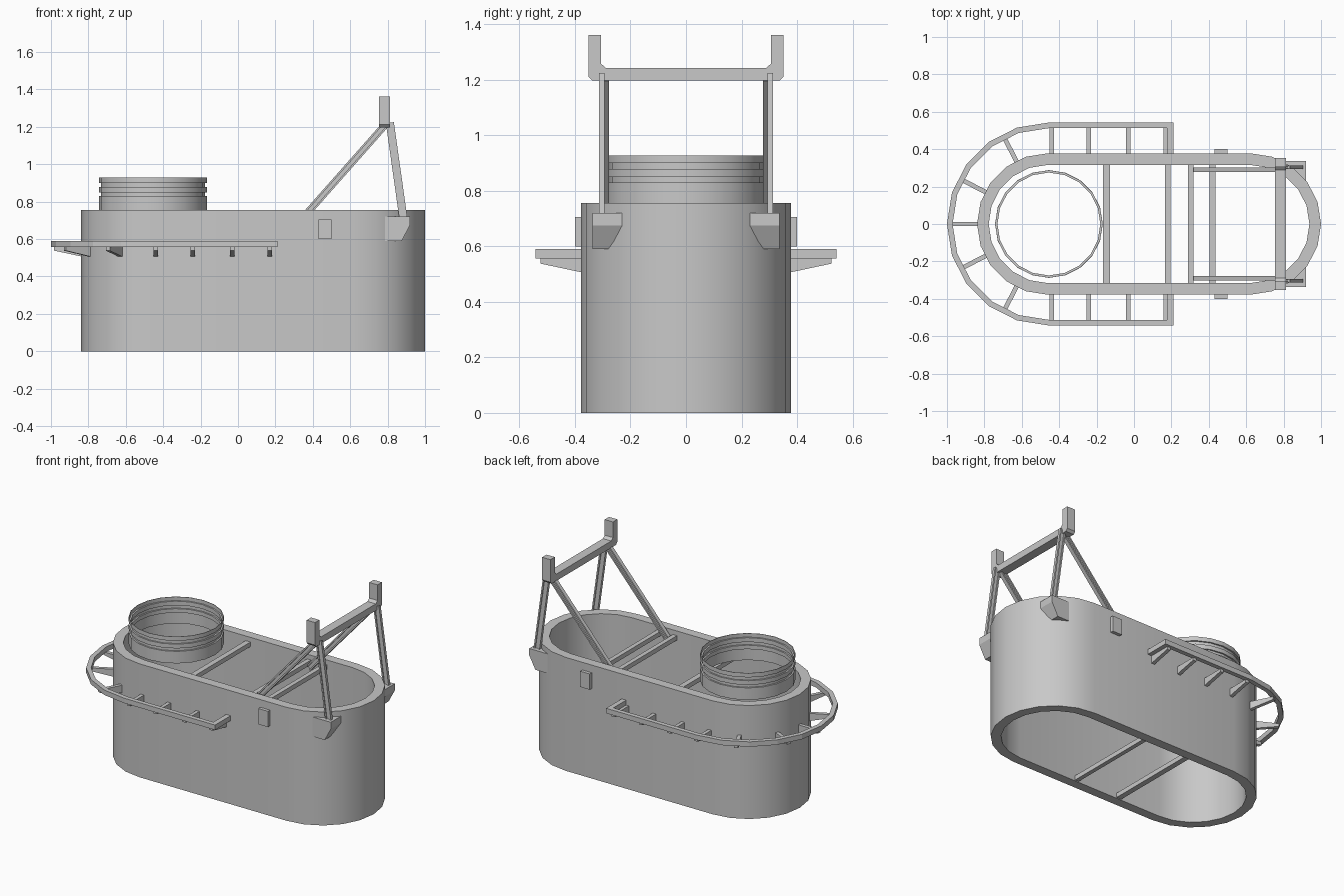
import bpy, bmesh, math
from mathutils import Vector

if "Cube" in bpy.data.objects:
    bpy.data.objects.remove(bpy.data.objects["Cube"])

grey = bpy.data.materials.new("plain_grey")
grey.diffuse_color = (0.58, 0.58, 0.58, 1)
grey.use_nodes = True
grey.node_tree.nodes["Principled BSDF"].inputs["Base Color"].default_value = grey.diffuse_color
CL, CR = -0.461, 0.622    # centres of the two rounded ends
STEP = math.radians(18)


def finish(name, bm, smooth=False):
    bmesh.ops.recalc_face_normals(bm, faces=bm.faces)
    me = bpy.data.meshes.new(name)
    bm.to_mesh(me)
    bm.free()
    me.materials.append(grey)
    ob = bpy.data.objects.new(name, me)
    bpy.context.collection.objects.link(ob)
    if smooth:
        bpy.ops.object.select_all(action='DESELECT')
        ob.select_set(True)
        bpy.context.view_layer.objects.active = ob
        bpy.ops.object.shade_smooth_by_angle(angle=math.radians(30))
    return ob


def hull_of(name, pts):
    """Convex solid around a few points."""
    bm = bmesh.new()
    for p in pts:
        bm.verts.new(p)
    bmesh.ops.convex_hull(bm, input=bm.verts[:])
    bmesh.ops.dissolve_limit(bm, angle_limit=0.01, verts=bm.verts[:], edges=bm.edges[:])
    return finish(name, bm)


def box(name, x, y, z):
    return hull_of(name, [(a, b, c) for a in x for b in y for c in z])


def sweep(name, sections, closed, smooth=False):
    """Skin a row of equal cross-sections."""
    bm = bmesh.new()
    rows = [[bm.verts.new(p) for p in s] for s in sections]
    n, m = len(rows), len(rows[0])
    for i in range(n if closed else n - 1):
        r, s = rows[i], rows[(i + 1) % n]
        for j in range(m):
            k = (j + 1) % m
            bm.faces.new((r[j], r[k], s[k], s[j]))
    if not closed:
        bm.faces.new(rows[0])
        bm.faces.new(rows[-1])
    return finish(name, bm, smooth)


def i_beam(name, a, b, width, y0, y1):
    """I-section bar in the xz plane from a to b, flanges spanning y0 to y1."""
    a, b = Vector(a), Vector(b)
    d = (b - a).normalized()
    n = Vector((-d.y, d.x))
    h, t = width / 2, 0.01
    ym, w = (y0 + y1) / 2, 0.003
    section = [(-h, y0), (-h, y1), (t - h, y1), (t - h, ym + w), (h - t, ym + w), (h - t, y1),
               (h, y1), (h, y0), (h - t, y0), (h - t, ym - w), (t - h, ym - w), (t - h, y0)]
    return sweep(name, [[(p.x + n.x * o, y, p.y + n.y * o) for o, y in section]
                        for p in (a, b)], False)


# Oval hull wall, open at top and bottom
sections = []
for cx, start in ((CR, -90), (CL, 90)):
    for i in range(11):
        a = math.radians(start) + i * STEP
        c, s = math.cos(a), math.sin(a)
        sections.append([(cx + r * c, r * s, z) for r, z in
                         ((0.378, 0), (0.378, 0.756), (0.316, 0.756), (0.316, 0))])
sweep("hull_wall", sections, True, True)

# Corrugated sheet hatch collar
outer = [(0.288, 0.75), (0.288, 0.83), (0.278, 0.83), (0.278, 0.85), (0.288, 0.85),
         (0.288, 0.878), (0.278, 0.878), (0.278, 0.9), (0.288, 0.9), (0.288, 0.928)]
T = 0.003
inner = [(r - T, z + (0.0 if i in (0, 9) else T if i in (3, 4, 7, 8) else -T))
         for i, (r, z) in enumerate(outer)]
profile = outer + inner[::-1]
sweep("hatch_collar", [[(-0.455 + r * math.cos(i * STEP), r * math.sin(i * STEP), z)
                        for r, z in profile] for i in range(20)], True, True)

# Walkway rail wrapping the left end
def rail_section(x, nx, ny):
    return [(x + nx * r, ny * r, z) for r, z in
            ((0.512, 0.557), (0.542, 0.557), (0.542, 0.59), (0.512, 0.59))]

rail = [rail_section(0.21, 0, 1)]
for i in range(11):
    a = math.pi / 2 + i * STEP
    rail.append(rail_section(-0.458, math.cos(a), math.sin(a)))
rail.append(rail_section(0.21, 0, -1))
sweep("walkway_rail", rail, False)

# Tapered rail brackets
def rail_bracket(cx, angle):
    c, s = math.cos(angle), math.sin(angle)
    pts = []
    for r, z in ((0.37, 0.505), (0.525, 0.538), (0.525, 0.557), (0.37, 0.557)):
        for w in (-0.012, 0.012):
            pts.append((cx + r * c - w * s, r * s + w * c, z))
    hull_of("rail_bracket", pts)

for deg in (117, 153, 180, 207, 243):
    rail_bracket(-0.458, math.radians(deg))

# Cross bars, upper and lower
for x, w in ((-0.147, 0.036), (0.303, 0.03), (0.42, 0.03)):
    box("upper_cross_bar", (x - w / 2, x + w / 2), (-0.318, 0.318), (0.695, 0.725))
for x, w in ((-0.147, 0.036), (0.18, 0.028)):
    box("lower_cross_bar", (x - w / 2, x + w / 2), (-0.318, 0.318), (0.005, 0.035))

# Mirrored side parts
for s in (-1, 1):
    for x in (-0.44, -0.243, -0.032, 0.169):
        rail_bracket(x, s * math.pi / 2)
    box("rail_end", (0.177, 0.21), (s * 0.375, s * 0.512), (0.557, 0.59))
    box("side_plate", (0.43, 0.5), (s * 0.375, s * 0.4), (0.6, 0.705))
    # Frame legs and their footing
    i_beam("diagonal_leg", (0.322, 0.685), (0.785, 1.208), 0.038, s * 0.277, s * 0.303)
    i_beam("upright_leg", (0.887, 0.69), (0.812, 1.222), 0.043, s * 0.294, s * 0.313)
    hull_of("leg_footing", [(x, s * y, z) for x, y, z in
                            ((0.787, 0.337, 0.72), (0.787, 0.305, 0.72), (0.92, 0.337, 0.72),
                             (0.92, 0.22, 0.72), (0.787, 0.337, 0.675), (0.787, 0.305, 0.675),
                             (0.92, 0.337, 0.675), (0.92, 0.22, 0.675), (0.787, 0.337, 0.59),
                             (0.787, 0.305, 0.59), (0.875, 0.337, 0.59), (0.875, 0.28, 0.59))])

# Top beam with upright ends
half = [(0.338, 1.197), (0.352, 1.212), (0.352, 1.362), (0.306, 1.362),
        (0.306, 1.258), (0.288, 1.242)]
outline = half + [(-y, z) for y, z in reversed(half)]
sweep("top_beam", [[(x, y, z) for y, z in outline] for x in (0.753, 0.814)], False)
